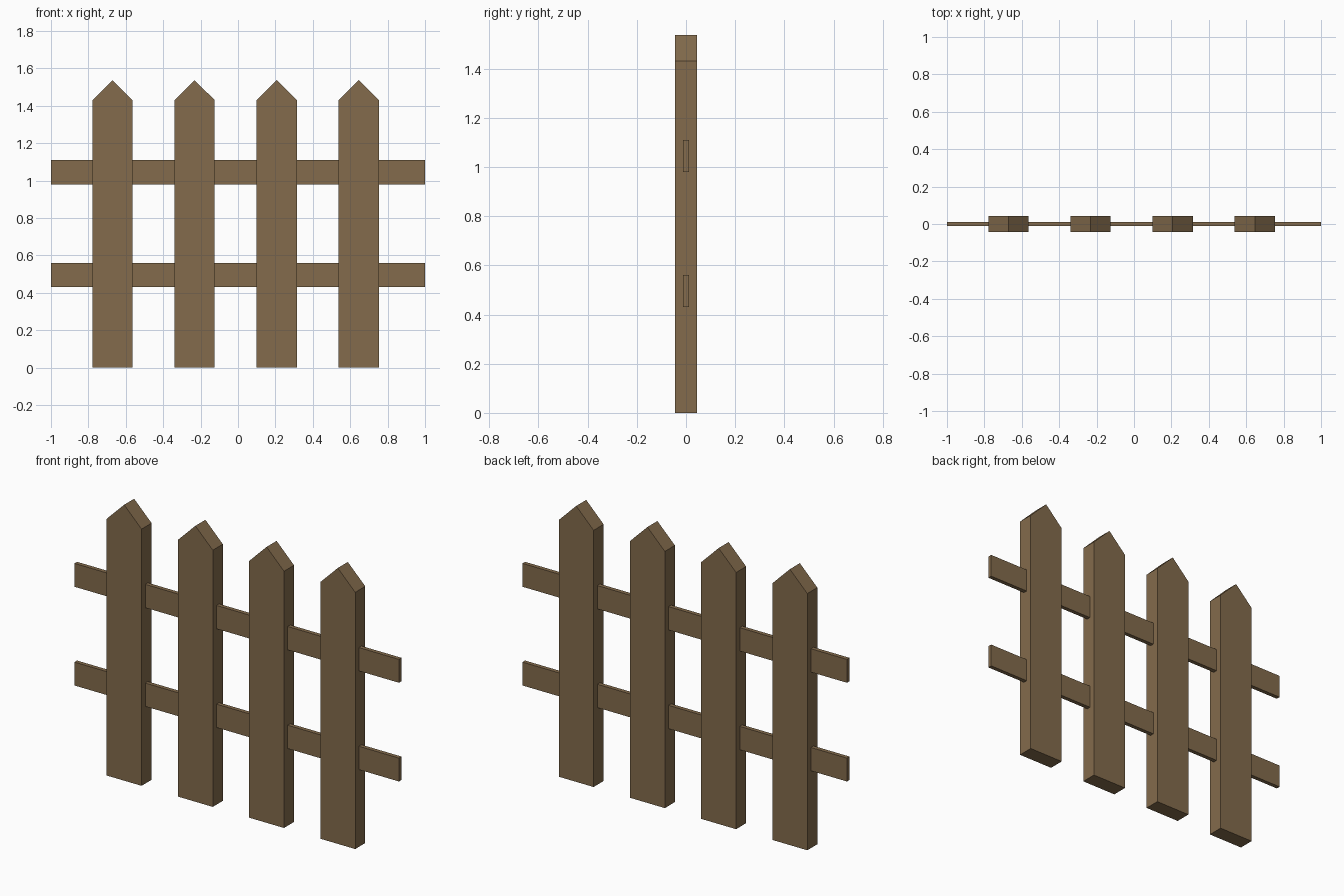
import bpy, bmesh

if "Cube" in bpy.data.objects:
    bpy.data.objects.remove(bpy.data.objects["Cube"])

wood = bpy.data.materials.new("wood")
wood.diffuse_color = (0.227, 0.147, 0.072, 1)
wood.use_nodes = True
wood.node_tree.nodes["Principled BSDF"].inputs["Base Color"].default_value = wood.diffuse_color


def extruded_board(name, profile, depth, x=0.0, z=0.0):
    """Extrude an x-z outline along y, centred on y = 0."""
    bm = bmesh.new()
    front = bm.faces.new([bm.verts.new((px, -depth / 2, pz)) for px, pz in profile])
    ext = bmesh.ops.extrude_face_region(bm, geom=[front], use_keep_orig=True)
    verts = [v for v in ext["geom"] if isinstance(v, bmesh.types.BMVert)]
    bmesh.ops.translate(bm, verts=verts, vec=(0, depth, 0))
    bmesh.ops.recalc_face_normals(bm, faces=bm.faces)
    mesh = bpy.data.meshes.new(name)
    bm.to_mesh(mesh)
    bm.free()
    mesh.materials.append(wood)
    obj = bpy.data.objects.new(name, mesh)
    obj.location = (x, 0, z)
    bpy.context.collection.objects.link(obj)
    return obj


# Pointed pickets, evenly spaced
HALF, SHOULDER, PEAK = 0.1075, 1.43, 1.537
picket = [(-HALF, 0), (HALF, 0), (HALF, SHOULDER), (0, PEAK), (-HALF, SHOULDER)]
for i in range(4):
    extruded_board(f"picket_{i + 1}", picket, 0.088, x=-0.671 + 0.439 * i)

# Thin horizontal rails running through the pickets
rail = [(-1, -0.065), (1, -0.065), (1, 0.065), (-1, 0.065)]
for name, z in (("lower_rail", 0.495), ("upper_rail", 1.045)):
    extruded_board(name, rail, 0.023, z=z)
